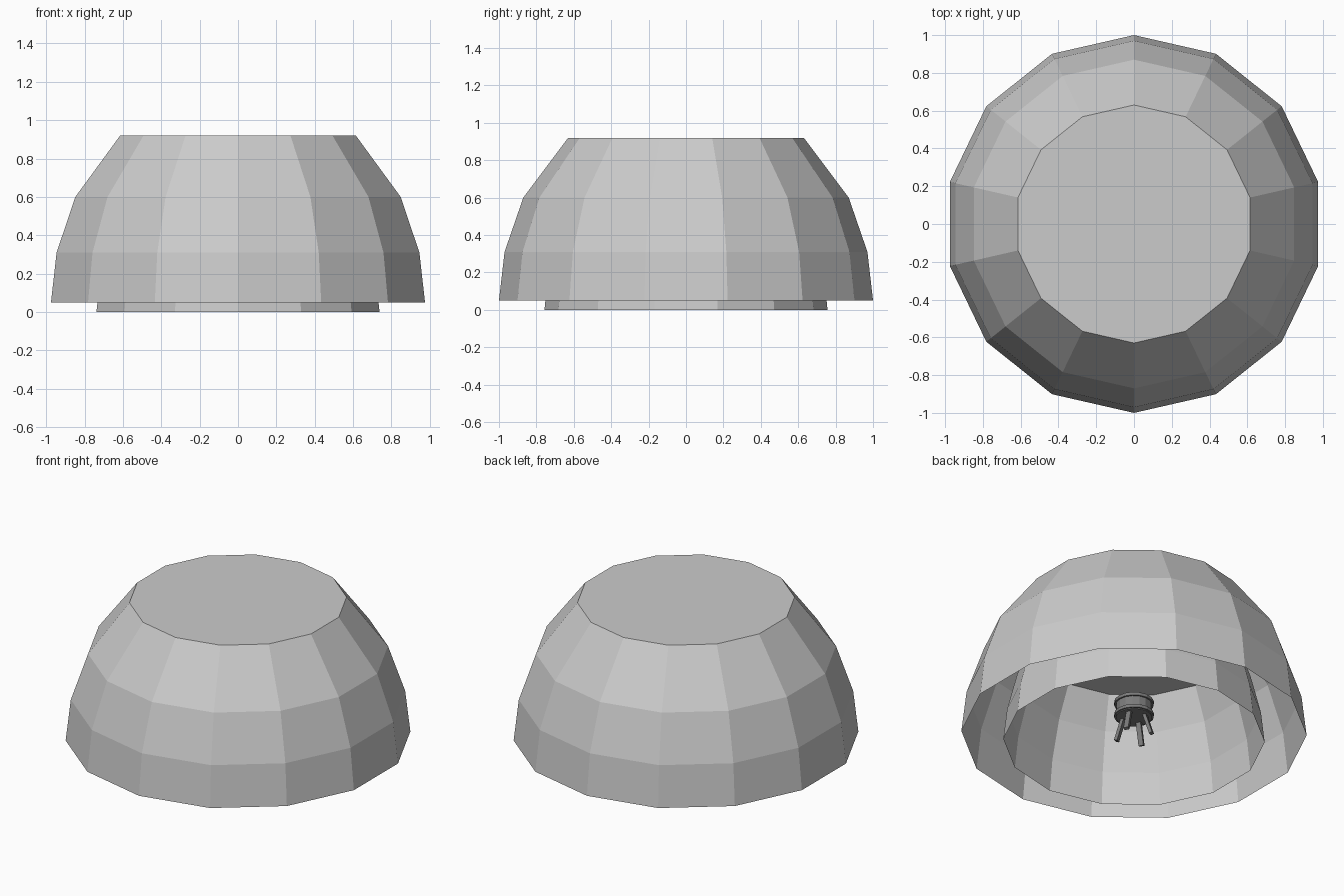
import bpy, bmesh, math
from mathutils import Matrix

cube = bpy.data.objects.get("Cube")
if cube:
    bpy.data.objects.remove(cube)


def material(name, value):
    m = bpy.data.materials.new(name)
    m.use_nodes = True
    colour = (value, value, value, 1)
    m.diffuse_color = colour
    m.node_tree.nodes["Principled BSDF"].inputs["Base Color"].default_value = colour
    return m


grey = material("light grey", 0.6)
dark = material("dark grey", 0.2)


def finish(name, bm, mat):
    mesh = bpy.data.meshes.new(name)
    bm.to_mesh(mesh)
    bm.free()
    mesh.materials.append(mat)
    obj = bpy.data.objects.new(name, mesh)
    bpy.context.collection.objects.link(obj)
    return obj


def dome(name, profile, sides=14):
    """Faceted open-bottomed shell with a flat cap, corners on the y axis."""
    bm = bmesh.new()
    rings = []
    for r, z in profile:
        angles = [math.pi / 2 + math.tau * i / sides for i in range(sides)]
        rings.append([bm.verts.new((r * math.cos(a), r * math.sin(a), z)) for a in angles])
    for low, high in zip(rings, rings[1:]):
        for i in range(sides):
            j = (i + 1) % sides
            bm.faces.new((low[i], low[j], high[j], high[i]))
    bm.faces.new(rings[-1])
    return finish(name, bm, grey)


# Outer and inner shells
dome("outer_dome", [(1, 0.05), (0.97, 0.31), (0.87, 0.6), (0.63, 0.92)])
dome("inner_dome", [(0.757, 0), (0.735, 0.2), (0.675, 0.44), (0.59, 0.64)])

# Small device in the middle: rounded body with rims
def drum(name, radius, depth, z):
    bm = bmesh.new()
    bmesh.ops.create_cone(bm, cap_ends=True, segments=16, radius1=radius,
                          radius2=radius, depth=depth,
                          matrix=Matrix.Translation((0, 0, z)))
    return finish(name, bm, dark)


drum("device_body", 0.105, 0.11, 0.21)
for label, z in (("lower", 0.17), ("upper", 0.25)):
    drum(label + "_device_rim", 0.115, 0.02, z)

# Thin legs splayed under the device
for n, (x, y) in enumerate([(0.08, 0.04), (-0.04, 0.08), (-0.08, -0.04), (0.04, -0.08)]):
    bm = bmesh.new()
    bmesh.ops.create_cube(bm, size=1, matrix=Matrix.Translation((x, y, 0.09))
                          @ Matrix.Rotation(math.atan2(y, x), 4, "Z")
                          @ Matrix.Rotation(-0.3, 4, "Y")
                          @ Matrix.Diagonal((0.02, 0.03, 0.14, 1)))
    finish("device_leg_%d" % (n + 1), bm, dark)
